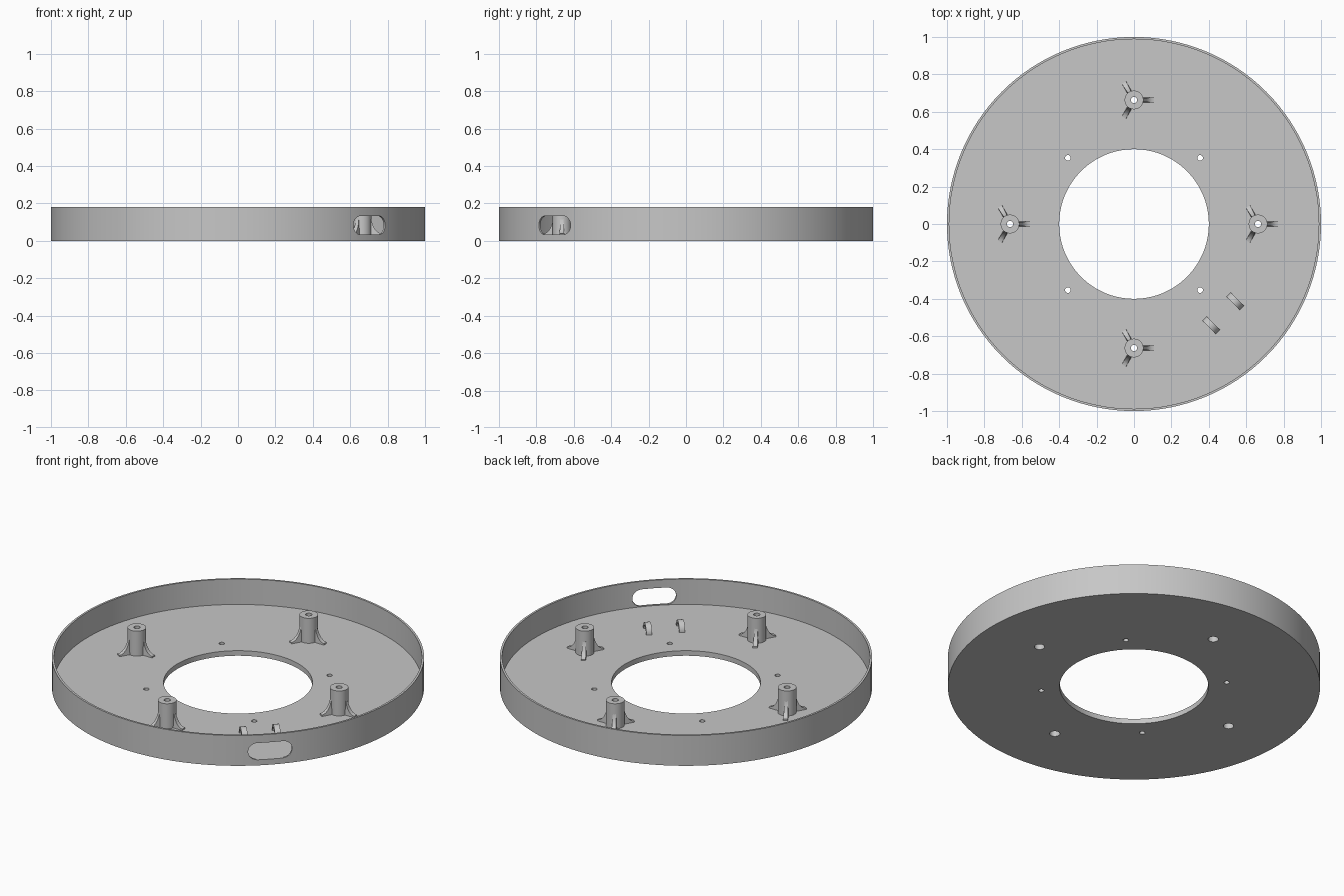
import bpy, bmesh, math
from mathutils import Matrix, Vector

cube = bpy.data.objects.get("Cube")
if cube:
    bpy.data.objects.remove(cube, do_unlink=True)

grey = bpy.data.materials.new("matte grey")
grey.use_nodes = True
COLOUR = (0.57, 0.57, 0.57, 1)
grey.diffuse_color = COLOUR
grey.node_tree.nodes["Principled BSDF"].inputs["Base Color"].default_value = COLOUR

FLOOR, TOP = 0.03, 0.18
BOSS_R, BOSS_TOP = 0.05, 0.178


def finish(name, bm, matrix=Matrix()):
    bmesh.ops.remove_doubles(bm, verts=bm.verts, dist=1e-5)
    bmesh.ops.recalc_face_normals(bm, faces=bm.faces)
    mesh = bpy.data.meshes.new(name)
    bm.to_mesh(mesh)
    bm.free()
    mesh.materials.append(grey)
    ob = bpy.data.objects.new(name, mesh)
    ob.matrix_world = matrix
    bpy.context.collection.objects.link(ob)
    return ob


def smooth(ob):
    bpy.ops.object.select_all(action='DESELECT')
    ob.select_set(True)
    bpy.context.view_layer.objects.active = ob
    bpy.ops.object.shade_smooth_by_angle(angle=math.radians(30))


def revolve(name, profile, steps, matrix=Matrix()):
    """Turn a closed (radius, height) outline about z."""
    bm = bmesh.new()
    vs = [bm.verts.new((r, 0, z)) for r, z in profile]
    es = [bm.edges.new((vs[i - 1], vs[i])) for i in range(len(vs))]
    bmesh.ops.spin(bm, geom=vs + es, cent=(0, 0, 0), axis=(0, 0, 1),
                   angle=math.tau, steps=steps, use_merge=True)
    return finish(name, bm, matrix)


def extrude(name, outline, width, matrix=Matrix(), width_at=None):
    """Thicken an (x, z) outline along y; width_at varies it by height."""
    bm = bmesh.new()
    w = width_at or (lambda z: width)
    a = [bm.verts.new((x, -w(z) / 2, z)) for x, z in outline]
    b = [bm.verts.new((x, w(z) / 2, z)) for x, z in outline]
    bm.faces.new(a)
    bm.faces.new(b[::-1])
    for i in range(len(a)):
        bm.faces.new((a[i - 1], a[i], b[i], b[i - 1]))
    return finish(name, bm, matrix)


def arc(cx, cz, r, start, end, n):
    angles = [math.radians(start + (end - start) * i / n) for i in range(n + 1)]
    return [(cx + r * math.cos(t), cz + r * math.sin(t)) for t in angles]


def polar(r, degrees, z=0):
    """Place a part at a radius and bearing, its x axis pointing outward."""
    return Matrix.Rotation(math.radians(degrees), 4, 'Z') @ Matrix.Translation((r, 0, z))


# Tray: thin outer wall and flat floor with a wide central opening
tray = revolve("tray", [(0.4, 0), (1, 0), (1, TOP), (0.988, TOP),
                        (0.988, FLOOR), (0.4, FLOOR)], 128)

# Cutters: small floor holes, screw holes and the cable slot in the wall
cutters = []
for i in range(4):
    for r, turn, size in ((0.5, 45, 0.015), (0.663, 0, 0.028)):
        bm = bmesh.new()
        bmesh.ops.create_cone(bm, cap_ends=True, segments=24, radius1=size,
                              radius2=size, depth=0.2)
        cutters.append(finish("hole_cutter", bm, polar(r, turn + 90 * i)))
slot = arc(0.07, 0.083, 0.05, -90, 90, 12) + arc(-0.07, 0.083, 0.05, 90, 270, 12)
cutters.append(extrude("slot_cutter", slot, 0.1,
                       polar(1, -45) @ Matrix.Rotation(math.pi / 2, 4, 'Z')))
bpy.context.view_layer.objects.active = tray
for cutter in cutters:
    cutter.hide_render = True
    mod = tray.modifiers.new("cut", 'BOOLEAN')
    mod.operation, mod.solver, mod.object = 'DIFFERENCE', 'EXACT', cutter
    bpy.ops.object.modifier_apply(modifier=mod.name)
for cutter in cutters:
    bpy.data.objects.remove(cutter, do_unlink=True)
smooth(tray)

# Screw bosses, each with three flared ribs
boss_profile = [(0.028, FLOOR), (BOSS_R, FLOOR), (BOSS_R, BOSS_TOP),
                (0.017, BOSS_TOP), (0.017, 0.12), (0.028, 0.12)]
rib_curve = [(0.108 - 0.062 * math.sin(t), 0.152 - 0.114 * math.cos(t))
             for t in [math.pi / 2 * i / 8 for i in range(9)]]
rib_outline = [(0.042, FLOOR), (0.108, FLOOR)] + rib_curve + [(0.042, 0.152)]
for i, side in enumerate(("left", "back", "right", "front")):
    spot = Matrix.Translation(polar(0.663, 90 * i).translation)
    smooth(revolve(side + "_boss", boss_profile, 40, spot))
    for k in range(3):
        turn = Matrix.Rotation(math.tau * k / 3, 4, 'Z')
        smooth(extrude(f"{side}_boss_rib_{k + 1}", rib_outline, 0, spot @ turn,
                       lambda z: 0.026 - 0.1 * (z - FLOOR)))

# Cable loops: two small arches beside the slot
loop = arc(0, FLOOR, 0.05, 0, 180, 20) + arc(0, FLOOR, 0.034, 180, 0, 20)
for name, across in (("left_cable_loop", 0.09), ("right_cable_loop", -0.09)):
    place = polar(0.675, -45) @ Matrix.Translation((0, across, 0))
    smooth(extrude(name, loop, 0.032, place))
